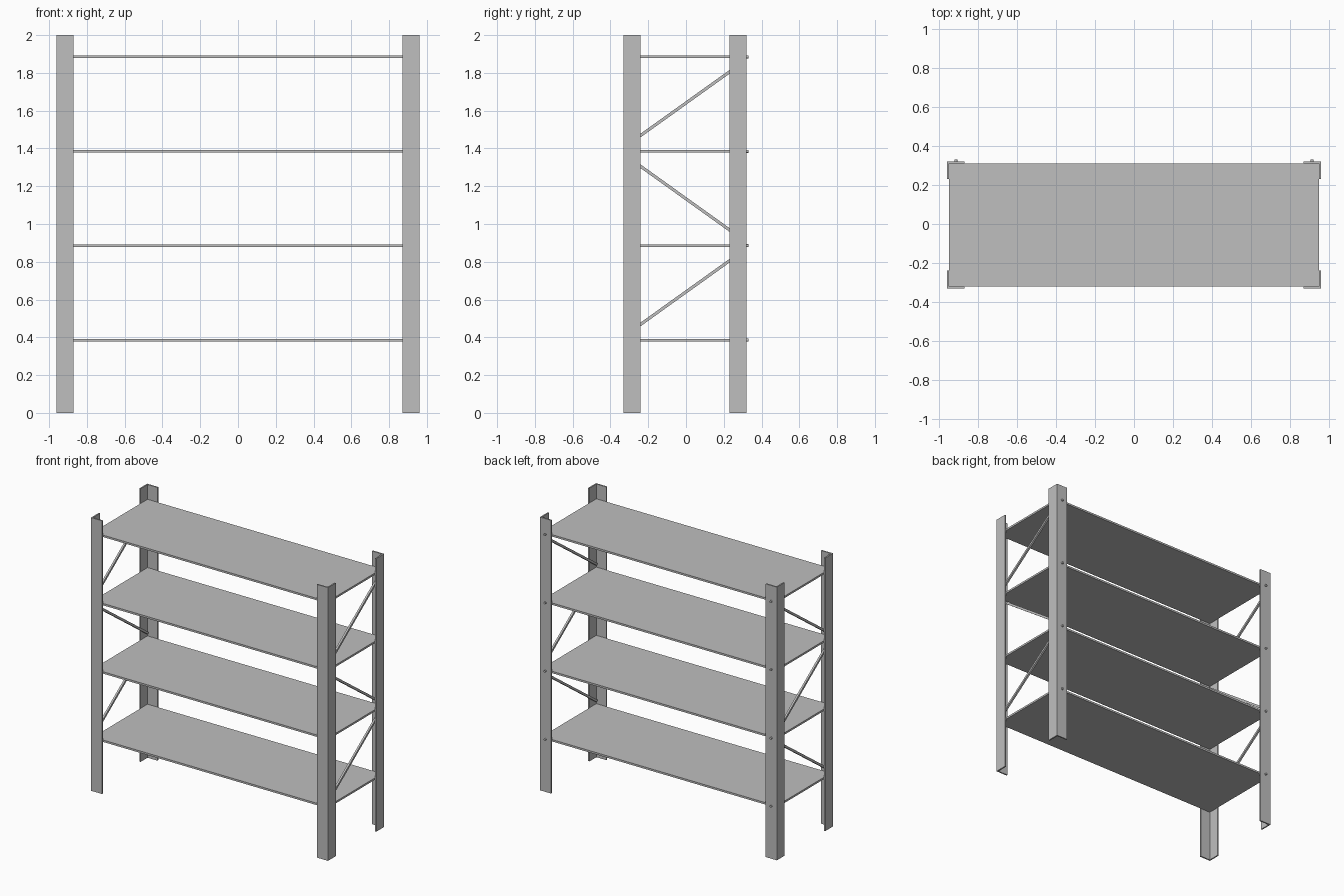
import bpy
import math
from mathutils import Vector

cube = bpy.data.objects.get("Cube")
if cube:
    bpy.data.objects.remove(cube, do_unlink=True)

steel = bpy.data.materials.new("grey_steel")
steel.use_nodes = True
GREY = (0.52, 0.52, 0.52, 1)
steel.diffuse_color = GREY
steel.node_tree.nodes["Principled BSDF"].inputs["Base Color"].default_value = GREY

SIDES = {"left": 1, "right": -1}
HEIGHTS = [0.385, 0.885, 1.385, 1.885]
X_OUT, Y_FRONT, Y_BACK = 0.96, -0.33, 0.32
FLANGE, GAUGE, HEIGHT = 0.09, 0.01, 2.0


def add_mesh(name, verts, faces):
    mesh = bpy.data.meshes.new(name)
    mesh.from_pydata(verts, [], faces)
    mesh.materials.append(steel)
    obj = bpy.data.objects.new(name, mesh)
    bpy.context.collection.objects.link(obj)
    return obj


def box(name, centre, size):
    bpy.ops.mesh.primitive_cube_add(size=1, location=centre)
    obj = bpy.context.object
    obj.name = name
    obj.scale = size
    obj.data.materials.append(steel)
    return obj


def angle_post(name, x, y, sx, sy):
    """L-section upright with its outer corner at x, y, opening towards -sx, -sy."""
    f, g = FLANGE, GAUGE
    section = [(0, 0), (f, 0), (f, g), (g, g), (g, f), (0, f)]
    if sx * sy < 0:
        section.reverse()
    n = len(section)
    verts = [(x - sx * u, y - sy * v, z) for z in (0, HEIGHT) for u, v in section]
    faces = [(i, (i + 1) % n, n + (i + 1) % n, n + i) for i in range(n)]
    faces += [tuple(reversed(range(n))), tuple(range(n, 2 * n))]
    add_mesh(name, verts, faces)


# Shelves
depth = Y_BACK - Y_FRONT - 2 * GAUGE
for i, z in enumerate(HEIGHTS, 1):
    box(f"shelf_{i}", (0, (Y_FRONT + Y_BACK) / 2, z),
        (2 * (X_OUT - GAUGE), depth, 0.014))

for side, s in SIDES.items():
    # Uprights
    angle_post(f"front_post_{side}", s * X_OUT, Y_FRONT, s, -1)
    angle_post(f"back_post_{side}", s * X_OUT, Y_BACK, s, 1)

    # Zigzag side braces, one in each bay
    for i, base in enumerate(HEIGHTS[:3], 1):
        rise = 1 if i != 2 else -1
        mid = Vector((s * 0.943, -0.005, base + 0.252))
        brace = box(f"side_brace_{side}_{i}", mid, (0.014, 0.75, 0.016))
        brace.rotation_euler.x = rise * math.atan2(0.34, 0.475)

    # Bolt heads on the back flanges
    for i, z in enumerate(HEIGHTS, 1):
        bpy.ops.mesh.primitive_cylinder_add(
            vertices=16, radius=0.008, depth=0.022,
            location=(s * 0.915, 0.319, z), rotation=(math.pi / 2, 0, 0))
        bolt = bpy.context.object
        bolt.name = f"bolt_{side}_{i}"
        bolt.data.materials.append(steel)
        bpy.ops.object.shade_smooth_by_angle()
